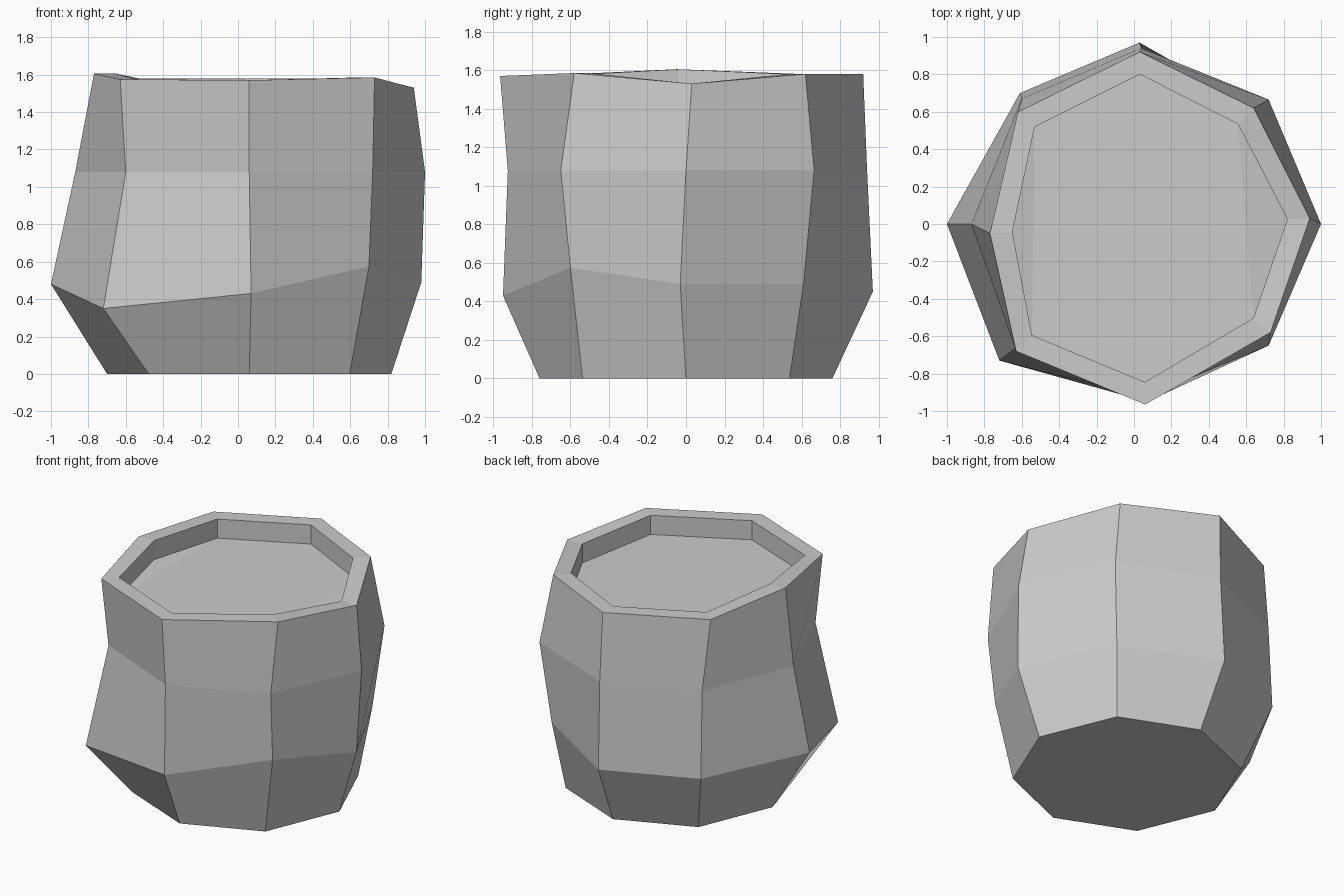
import bpy
import bmesh
from math import cos, sin, pi
from mathutils import Vector

cube = bpy.data.objects.get("Cube")
if cube:
    bpy.data.objects.remove(cube)

SIDES = 8
RIM_WIDTH = 0.12
RECESS = 0.14


def make_material(name, colour):
    mat = bpy.data.materials.new(name)
    mat.use_nodes = True
    mat.diffuse_color = colour
    node = next(n for n in mat.node_tree.nodes if n.type == 'BSDF_PRINCIPLED')
    node.inputs["Base Color"].default_value = colour
    return mat


def add_ring(bm, points):
    return [bm.verts.new(p) for p in points]


def bridge(bm, lower, upper):
    for i in range(SIDES):
        j = (i + 1) % SIDES
        bm.faces.new((lower[i], lower[j], upper[j], upper[i]))


def inset(point, centre):
    # Move a rim point straight towards the middle
    flat = Vector((point[0] - centre[0], point[1] - centre[1], 0))
    return Vector(point) - flat.normalized() * RIM_WIDTH


# Cross-sections, counter-clockwise from +x
base = [(0.06 + 0.76 * cos(i * pi / 4), 0.76 * sin(i * pi / 4), 0) for i in range(SIDES)]
belly = [(0.98, -0.03, 0.49), (0.66, 0.61, 0.49), (0.03, 0.97, 0.45), (-0.61, 0.7, 0.45),
         (-1, 0, 0.48), (-0.72, -0.73, 0.35), (0.07, -0.95, 0.43), (0.7, -0.6, 0.575)]
waist = [(x, y, 1.08) for x, y in (
    (1, 0), (0.72, 0.665), (0.04, 0.94), (-0.6, 0.67),
    (-0.87, 0), (-0.6, -0.64), (0.06, -0.925), (0.72, -0.65))]
rim = [(0.94, 0.03, 1.53), (0.64, 0.62, 1.58), (0.03, 0.92, 1.58), (-0.62, 0.6, 1.58),
       (-0.77, -0.05, 1.605), (-0.63, -0.68, 1.575), (0.06, -0.965, 1.57), (0.73, -0.58, 1.585)]
inner = [inset(p, (0.04, 0)) for p in rim]
floor = [p - Vector((0, 0, RECESS)) for p in inner]

# Barrel wall, rim and recess
bm = bmesh.new()
rings = [add_ring(bm, r) for r in (base, belly, waist, rim, inner, floor)]
for lower, upper in zip(rings, rings[1:]):
    bridge(bm, lower, upper)

# Underside, and lid with its two tilted ends
bm.faces.new(reversed(rings[0]))
lid = rings[-1]
bm.faces.new((lid[7], lid[0], lid[1]))
bm.faces.new((lid[3], lid[4], lid[5]))
bm.faces.new((lid[1], lid[2], lid[3], lid[5], lid[6], lid[7]))

mesh = bpy.data.meshes.new("barrel")
bm.to_mesh(mesh)
bm.free()
barrel = bpy.data.objects.new("barrel", mesh)
bpy.context.collection.objects.link(barrel)
mesh.materials.append(make_material("plain grey", (0.6, 0.6, 0.6, 1)))
